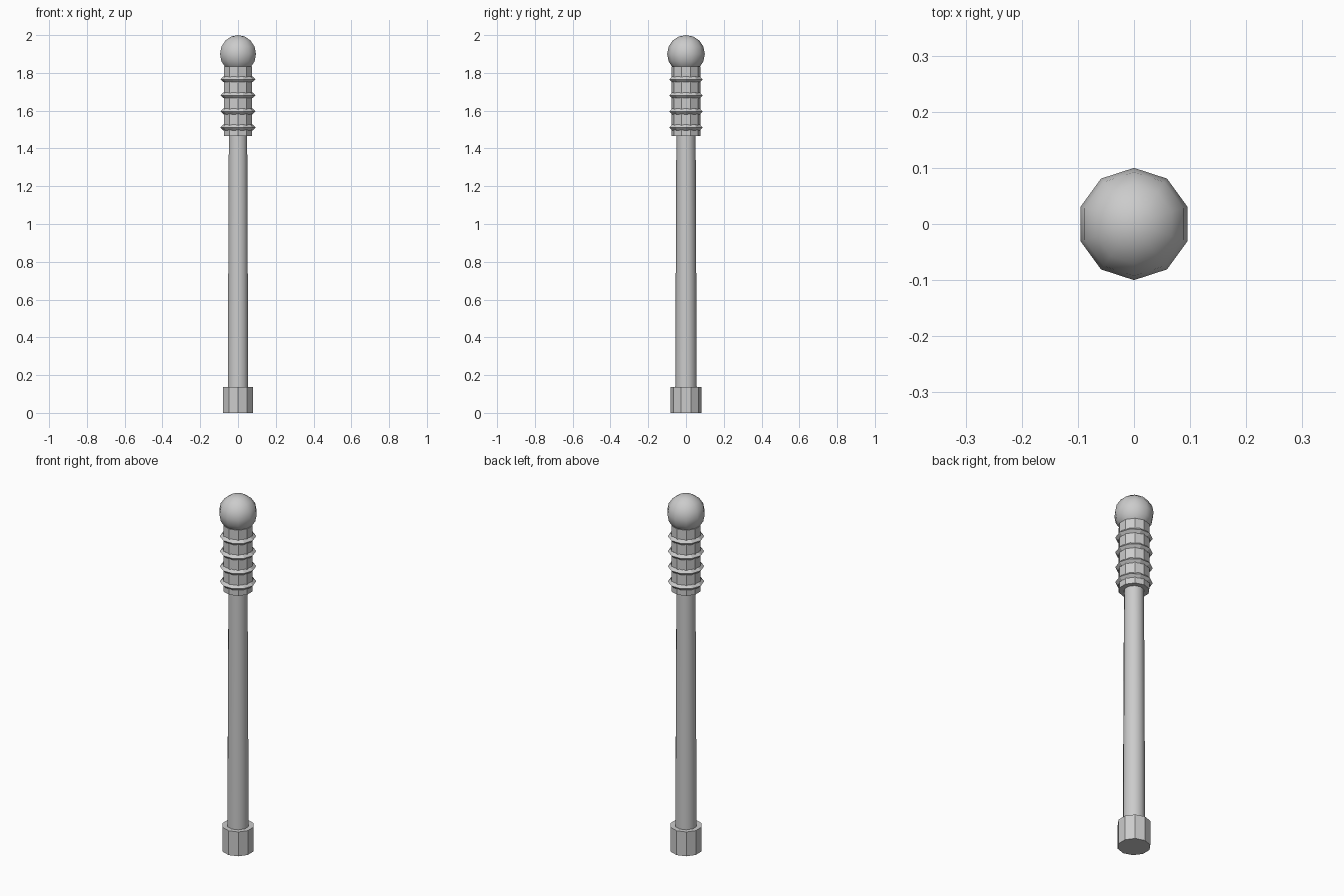
import bpy
import math

if "Cube" in bpy.data.objects:
    bpy.data.objects.remove(bpy.data.objects["Cube"])

SIDES = 10


def tapered(name, z0, z1, r0, r1, smooth=False):
    """Ten-sided, capped cylinder or cone between two heights."""
    bpy.ops.mesh.primitive_cone_add(vertices=SIDES, radius1=r0, radius2=r1,
                                    depth=z1 - z0, location=(0, 0, (z0 + z1) / 2))
    obj = bpy.context.object
    obj.name = name
    if smooth:
        bpy.ops.object.shade_smooth_by_angle(angle=math.radians(50))
    return obj


# Foot, slightly tapering shaft and grip
tapered("foot", 0.0, 0.137, 0.083, 0.083)
tapered("shaft", 0.12, 1.48, 0.057, 0.051, smooth=True)
tapered("grip", 1.465, 1.835, 0.078, 0.078)

# Diamond-section rings around the grip
for i in range(4):
    bpy.ops.mesh.primitive_torus_add(major_segments=SIDES, minor_segments=4,
                                     major_radius=0.078, minor_radius=0.015,
                                     location=(0, 0, 1.511 + 0.085 * i))
    bpy.context.object.name = f"grip_ring_{i + 1}"

# Ball on top
bpy.ops.mesh.primitive_uv_sphere_add(segments=SIDES, ring_count=8, radius=0.1,
                                     location=(0, 0, 1.9))
bpy.context.object.name = "ball"
bpy.ops.object.shade_smooth()
